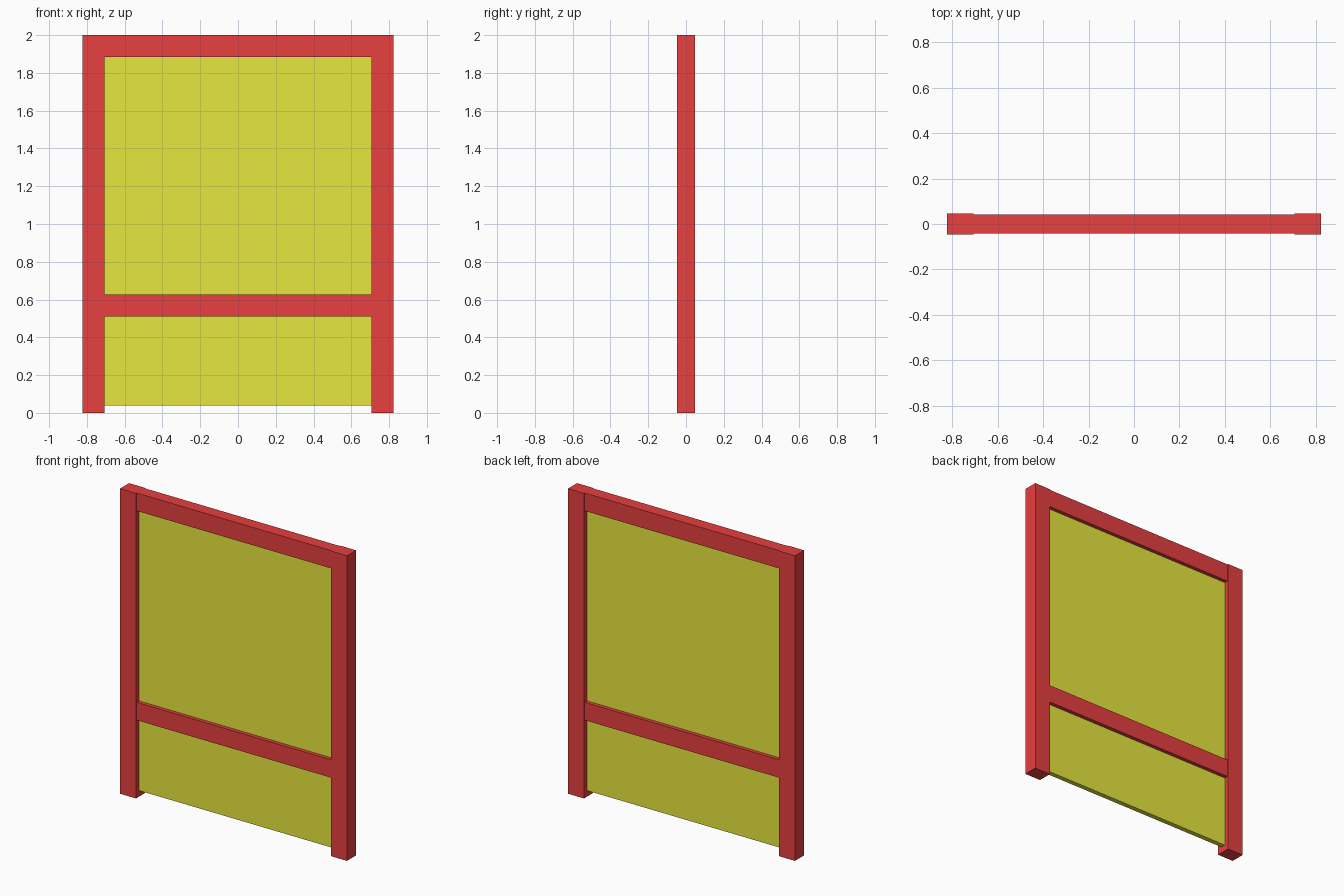
import bpy

if "Cube" in bpy.data.objects:
    bpy.data.objects.remove(bpy.data.objects["Cube"])


def material(name, color):
    mat = bpy.data.materials.new(name)
    mat.diffuse_color = color
    mat.use_nodes = True
    mat.node_tree.nodes["Principled BSDF"].inputs["Base Color"].default_value = mat.diffuse_color
    return mat


def box(name, x, y, z, mat):
    """Box spanning the (min, max) ranges given for each axis."""
    spans = (x, y, z)
    bpy.ops.mesh.primitive_cube_add(size=1, location=[(a + b) / 2 for a, b in spans])
    obj = bpy.context.object
    obj.name = name
    obj.scale = [b - a for a, b in spans]
    bpy.ops.object.transform_apply(location=False, rotation=False, scale=True)
    obj.data.materials.append(mat)
    return obj


red = material("red_frame", (0.8, 0.05, 0.05, 1))
yellow = material("yellow_panel", (0.8, 0.8, 0.05, 1))

OUTER, INNER = 0.823, 0.707
POST_Y, RAIL_Y, PANEL_Y = 0.047, 0.041, 0.016

# Side posts
for side, name in ((-1, "left_post"), (1, "right_post")):
    box(name, sorted((side * INNER, side * OUTER)), (-POST_Y, POST_Y), (0, 2), red)

# Cross rails between the posts
for name, z in (("top_rail", (1.883, 2)), ("middle_rail", (0.511, 0.628))):
    box(name, (-INNER, INNER), (-RAIL_Y, RAIL_Y), z, red)

# Thin infill panels above and below the middle rail
for name, z in (("upper_panel", (0.628, 1.883)), ("lower_panel", (0.04, 0.511))):
    box(name, (-INNER, INNER), (-PANEL_Y, PANEL_Y), z, yellow)
